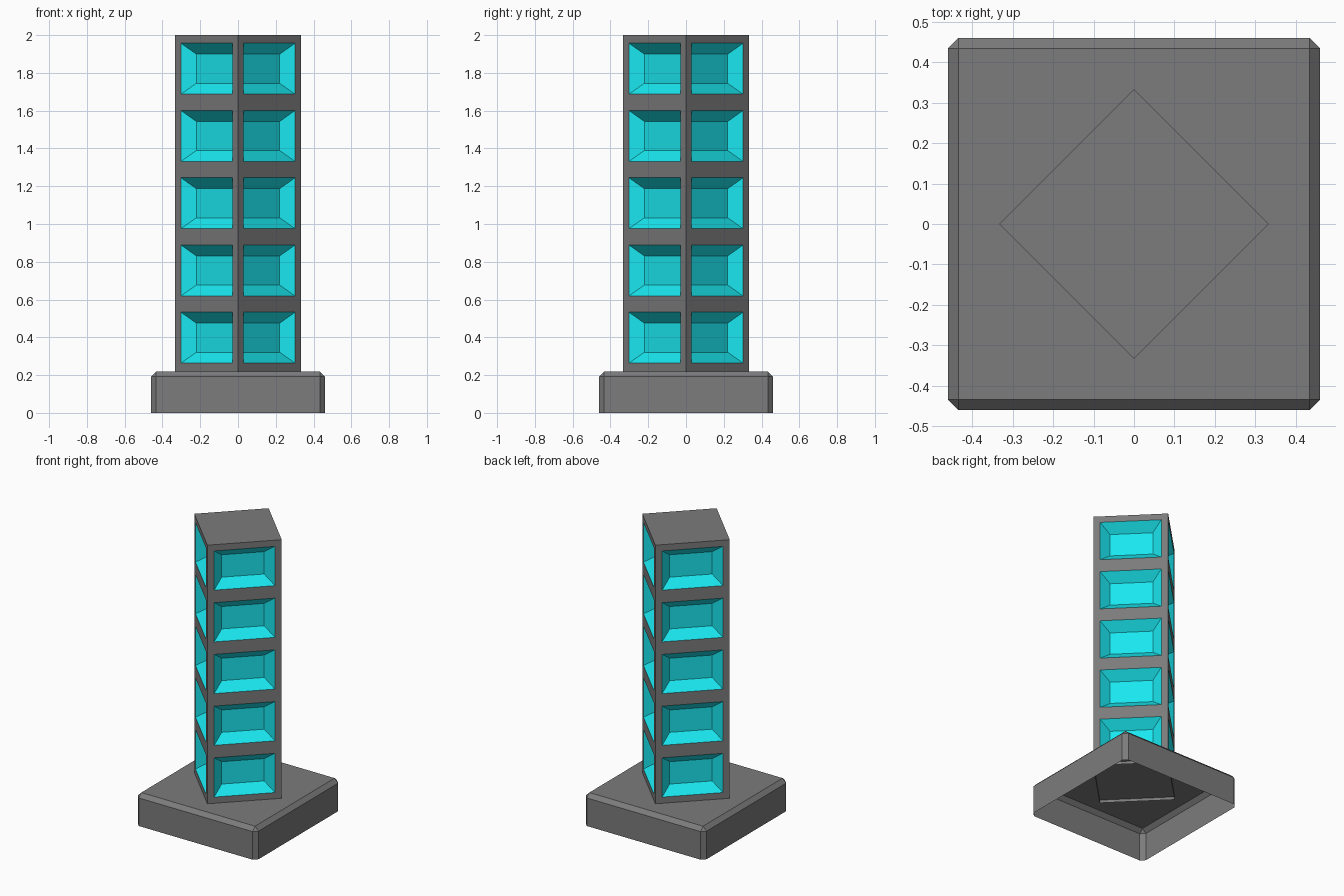
import bpy, bmesh, math

if "Cube" in bpy.data.objects:
    bpy.data.objects.remove(bpy.data.objects["Cube"])


def material(name, color):
    m = bpy.data.materials.new(name)
    m.diffuse_color = color
    m.use_nodes = True
    m.node_tree.nodes["Principled BSDF"].inputs["Base Color"].default_value = m.diffuse_color
    return m


def add_object(name, bm, mats):
    mesh = bpy.data.meshes.new(name)
    bm.to_mesh(mesh)
    bm.free()
    for m in mats:
        mesh.materials.append(m)
    obj = bpy.data.objects.new(name, mesh)
    bpy.context.collection.objects.link(obj)
    return obj


grey = material("dark_grey", (0.2, 0.2, 0.2, 1))
cyan = material("cyan_recess", (0.01, 0.8, 0.87, 1))

# Base: square plinth, open underneath, top and upright edges chamfered
HALF, BASE_H, CHAMFER = 0.46, 0.22, 0.027
bm = bmesh.new()
bmesh.ops.create_cube(bm, size=1)
for v in bm.verts:
    v.co = (v.co.x * 2 * HALF, v.co.y * 2 * HALF, (v.co.z + 0.5) * BASE_H)
bottom = [f for f in bm.faces if f.normal.z < -0.5]
bmesh.ops.delete(bm, geom=bottom, context='FACES_ONLY')
edges = [e for e in bm.edges if max(v.co.z for v in e.verts) > 0.1]
bmesh.ops.bevel(bm, geom=edges, offset=CHAMFER, segments=1, profile=0.5,
                affect='EDGES', clamp_overlap=True)
add_object("base", bm, [grey])

# Tower: square shaft turned 45 degrees, stacked in five storeys,
# with a short open skirt that sinks through the base top
RADIUS, STOREYS, TOP = 0.333, 5, 2.0
levels = [0.20] + [BASE_H + (TOP - BASE_H) * i / STOREYS for i in range(STOREYS + 1)]
bm = bmesh.new()
rings = [[bm.verts.new((RADIUS * math.cos(i * math.pi / 2),
                        RADIUS * math.sin(i * math.pi / 2), z)) for i in range(4)]
         for z in levels]
panels = []
for k in range(len(levels) - 1):
    for i in range(4):
        j = (i + 1) % 4
        f = bm.faces.new((rings[k][i], rings[k][j], rings[k + 1][j], rings[k + 1][i]))
        if k > 0:
            panels.append(f)
bm.faces.new(rings[-1])
bm.normal_update()

# Frames around each panel, then sloping recesses
bmesh.ops.inset_individual(bm, faces=panels, thickness=0.043, depth=0,
                           use_even_offset=True)
bm.normal_update()
slopes = bmesh.ops.inset_individual(bm, faces=panels, thickness=0.058, depth=-0.058,
                                    use_even_offset=True)["faces"]
for f in panels + list(slopes):
    f.material_index = 1
add_object("tower", bm, [grey, cyan])
